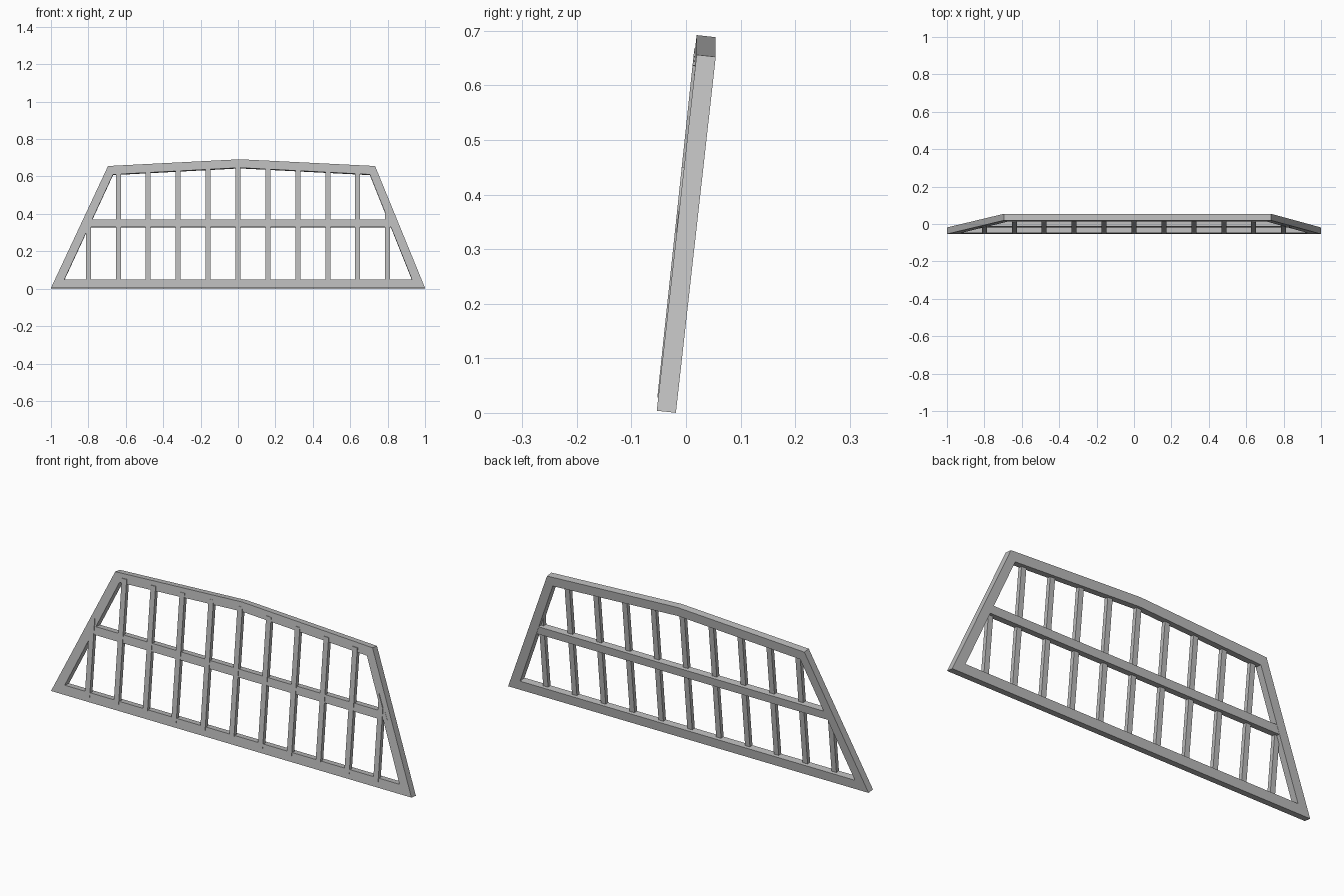
import bpy
import bmesh

cube = bpy.data.objects.get("Cube")
if cube:
    bpy.data.objects.remove(cube, do_unlink=True)

# One plain grey for the whole panel
grey = bpy.data.materials.new("plain_grey")
grey.use_nodes = True
colour = (0.5, 0.5, 0.5, 1)
grey.diffuse_color = colour
grey.node_tree.nodes["Principled BSDF"].inputs["Base Color"].default_value = colour


def lean(z, slope=0.112, start=-0.054):
    """Front y of the panel, which leans back with height."""
    return start + slope * z


def finish(name, bm):
    bmesh.ops.recalc_face_normals(bm, faces=bm.faces)
    mesh = bpy.data.meshes.new(name)
    bm.to_mesh(mesh)
    bm.free()
    mesh.materials.append(grey)
    obj = bpy.data.objects.new(name, mesh)
    bpy.context.collection.objects.link(obj)
    return obj


def add_layers(bm, points, depth):
    """Front and back copies of a loop, square to the lean."""
    front = [bm.verts.new(p) for p in points]
    back = [bm.verts.new((x, y + depth, z - depth * 0.11)) for x, y, z in points]
    return front, back


def bar(name, points, depth):
    bm = bmesh.new()
    front, back = add_layers(bm, points, depth)
    bm.faces.new(front)
    bm.faces.new(back)
    for i in range(len(points)):
        j = (i + 1) % len(points)
        bm.faces.new((front[i], front[j], back[j], back[i]))
    return finish(name, bm)


# Outer frame: mitred ring; the ridge rises straight up from the top corners
RISE = 0.036
outer = [(-1, 0.004), (1, 0.004), (0.733, 0.656), (0.01, 0.656), (-0.695, 0.656)]
inner = [(-0.928, 0.05), (0.93, 0.05), (0.705, 0.611), (0.01, 0.611), (-0.668, 0.611)]


def ring_points(loop):
    return [(x, lean(z), z + (RISE if i == 3 else 0)) for i, (x, z) in enumerate(loop)]


bm = bmesh.new()
of, ob = add_layers(bm, ring_points(outer), 0.035)
nf, nb = add_layers(bm, ring_points(inner), 0.035)
for i in range(5):
    j = (i + 1) % 5
    for a, b in ((of, nf), (nf, nb), (nb, ob), (ob, of)):
        bm.faces.new((a[i], a[j], b[j], b[i]))
finish("outer_frame", bm)

# Middle rail, ends buried in the sloping sides
rail = [(-0.83, 0.33), (0.843, 0.33), (0.825, 0.37), (-0.805, 0.37)]
bar("middle_rail", [(x, lean(z) - 0.001, z) for x, z in rail], 0.035)

# Upright slats, slightly steeper than the frame
HALF = 0.0135


def slat_top(x):
    if x < -0.75:
        return 0.38 + 2.13 * (x + 0.8)
    if x > 0.75:
        return 0.418 - 2.44 * (x - 0.8)
    return 0.669 - 0.05 * abs(x)


for n in range(11):
    x = (n - 5) * 0.16
    l, r = x - HALF, x + HALF
    corners = [(l, 0.028), (r, 0.028), (r, slat_top(r)), (l, slat_top(l))]
    bar(f"slat_{n + 1}", [(a, lean(z, 0.106, -0.0555), z) for a, z in corners], 0.02)
